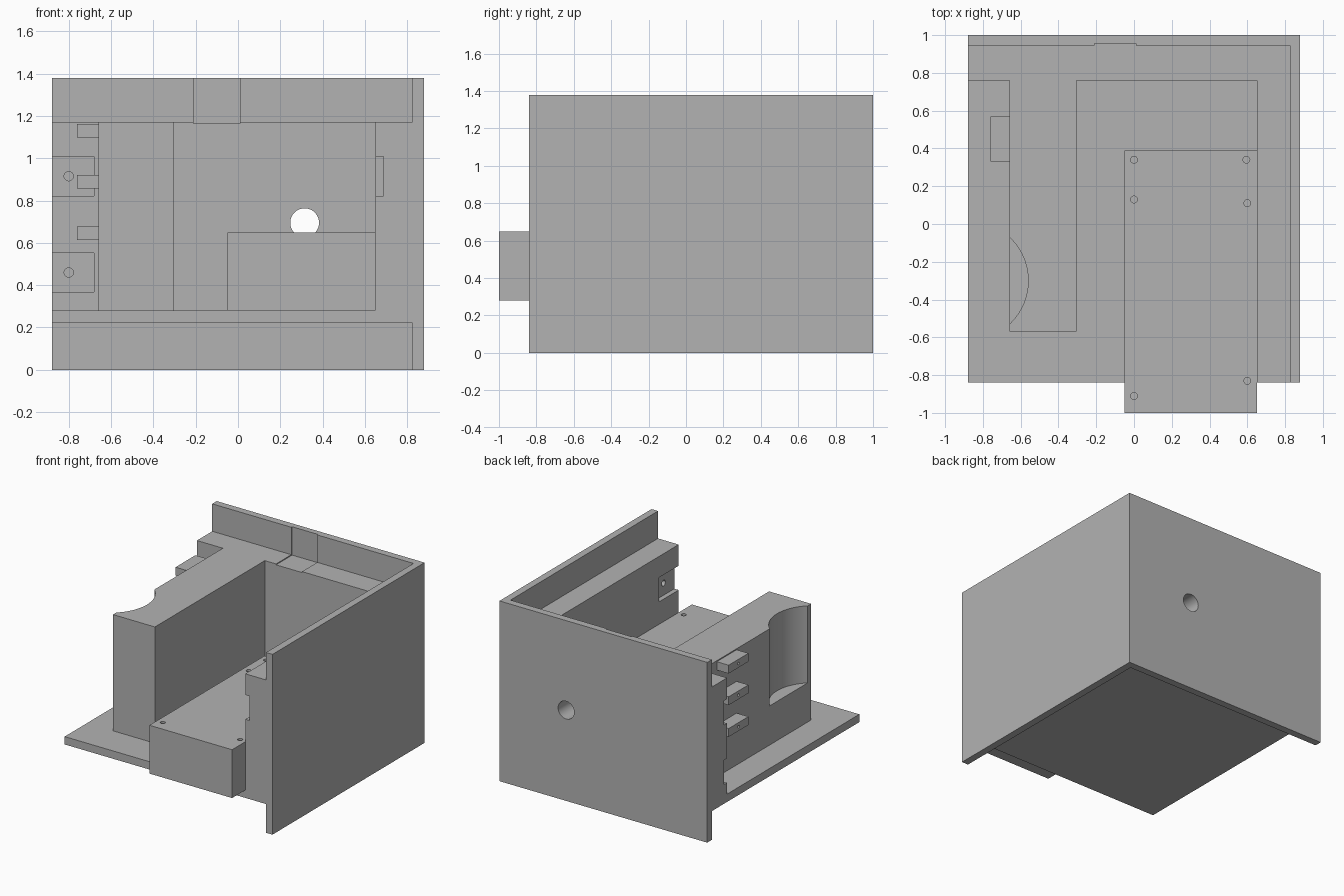
import bpy
from math import pi, radians

cube = bpy.data.objects.get("Cube")
if cube:
    bpy.data.objects.remove(cube, do_unlink=True)

grey = bpy.data.materials.new("plain_grey")
grey.use_nodes = True
colour = (0.45, 0.45, 0.45, 1)
grey.diffuse_color = colour
grey.node_tree.nodes["Principled BSDF"].inputs["Base Color"].default_value = colour


def finish(name):
    ob = bpy.context.object
    ob.name = name
    bpy.ops.object.transform_apply(location=True, rotation=True, scale=True)
    ob.data.materials.append(grey)
    return ob


def box(name, x, y, z):
    """Box from (min, max) pairs."""
    bpy.ops.mesh.primitive_cube_add(
        size=1, location=[(a + b) / 2 for a, b in (x, y, z)])
    bpy.context.object.scale = [b - a for a, b in (x, y, z)]
    return finish(name)


def rod(name, centre, radius, length, axis="z", sides=32):
    turn = {"x": (0, pi / 2, 0), "y": (pi / 2, 0, 0), "z": (0, 0, 0)}[axis]
    bpy.ops.mesh.primitive_cylinder_add(
        vertices=sides, radius=radius, depth=length, location=centre, rotation=turn)
    return finish(name)


def cut(target, *cutters):
    """Subtract the cutters, then discard them."""
    for c in cutters:
        c.hide_render = True
        bpy.ops.object.select_all(action="DESELECT")
        bpy.context.view_layer.objects.active = target
        target.select_set(True)
        mod = target.modifiers.new("cut", "BOOLEAN")
        mod.operation, mod.solver, mod.object = "DIFFERENCE", "EXACT", c
        bpy.ops.object.modifier_apply(modifier=mod.name)
        bpy.data.objects.remove(c, do_unlink=True)
    bpy.ops.object.shade_smooth_by_angle(angle=radians(30))


LEFT, RIGHT, FRONT, BACK = -0.88, 0.88, -0.84, 1.0
INNER_X, INNER_Y = 0.825, 0.945       # inside faces of the tall walls
FLOOR, SHELF, TOP = 0.28, 1.17, 1.38


def cable_hole():
    return rod("cable_hole", (0.315, 0.9, 0.695), 0.068, 0.6, "y", 48)


def top_slot():
    return box("top_slot", (-0.21, 0.01), (0.7, 0.955), (1.163, 1.5))


# Tall outer walls and floor
box("side_wall", (INNER_X, RIGHT), (FRONT, INNER_Y), (0, TOP))
back_wall = box("back_wall", (LEFT, RIGHT), (INNER_Y, BACK), (0, TOP))
cut(back_wall, cable_hole(), top_slot())
box("floor_plate", (LEFT, INNER_X), (FRONT, INNER_Y), (0.22, FLOOR))

# Thick back block with two mounting recesses at its open end
back_block = box("back_block", (LEFT, INNER_X), (0.76, INNER_Y), (FLOOR, SHELF))
cut(back_block, cable_hole(), top_slot())
for z in (0.46, 0.915):
    cut(back_block,
        box("recess", (-1, -0.68), (0.7, 0.8), (z - 0.093, z + 0.093)),
        rod("screw_hole", (-0.8, 0.8, z), 0.022, 0.2, "y"))

# Thick side block with one mounting recess at its front end
side_block = box("side_block", (0.65, INNER_X), (FRONT, 0.76), (FLOOR, SHELF))
cut(side_block,
    box("recess", (0.6, 0.687), (-1, -0.6), (0.822, 1.008)),
    rod("screw_hole", (0.69, -0.71, 0.915), 0.022, 0.2, "x"))

# Partition with a round scoop in its outer face
partition = box("partition", (-0.66, -0.305), (-0.57, 0.76), (FLOOR, SHELF))
cut(partition, rod("scoop", (-0.875, -0.3, 1.08), 0.315, 1.0, "z", 96))

# Clips on the partition
for i, z in enumerate((0.645, 0.888, 1.13)):
    clip = box(f"clip_{i + 1}", (-0.76, -0.66), (0.33, 0.57), (z - 0.032, z + 0.032))
    cut(clip, rod("clip_hole", (-0.76, 0.45, z), 0.01, 0.1, "x", 16))

# Raised platform overhanging the front, with screw holes
platform = box("platform", (-0.05, 0.65), (-1, 0.39), (FLOOR, 0.65))
for x, y in ((0, 0.34), (0.595, 0.34), (0, 0.13), (0.6, 0.11), (0.6, -0.83), (0, -0.91)):
    cut(platform, rod("screw_hole", (x, y, 0.65), 0.018, 0.2))
